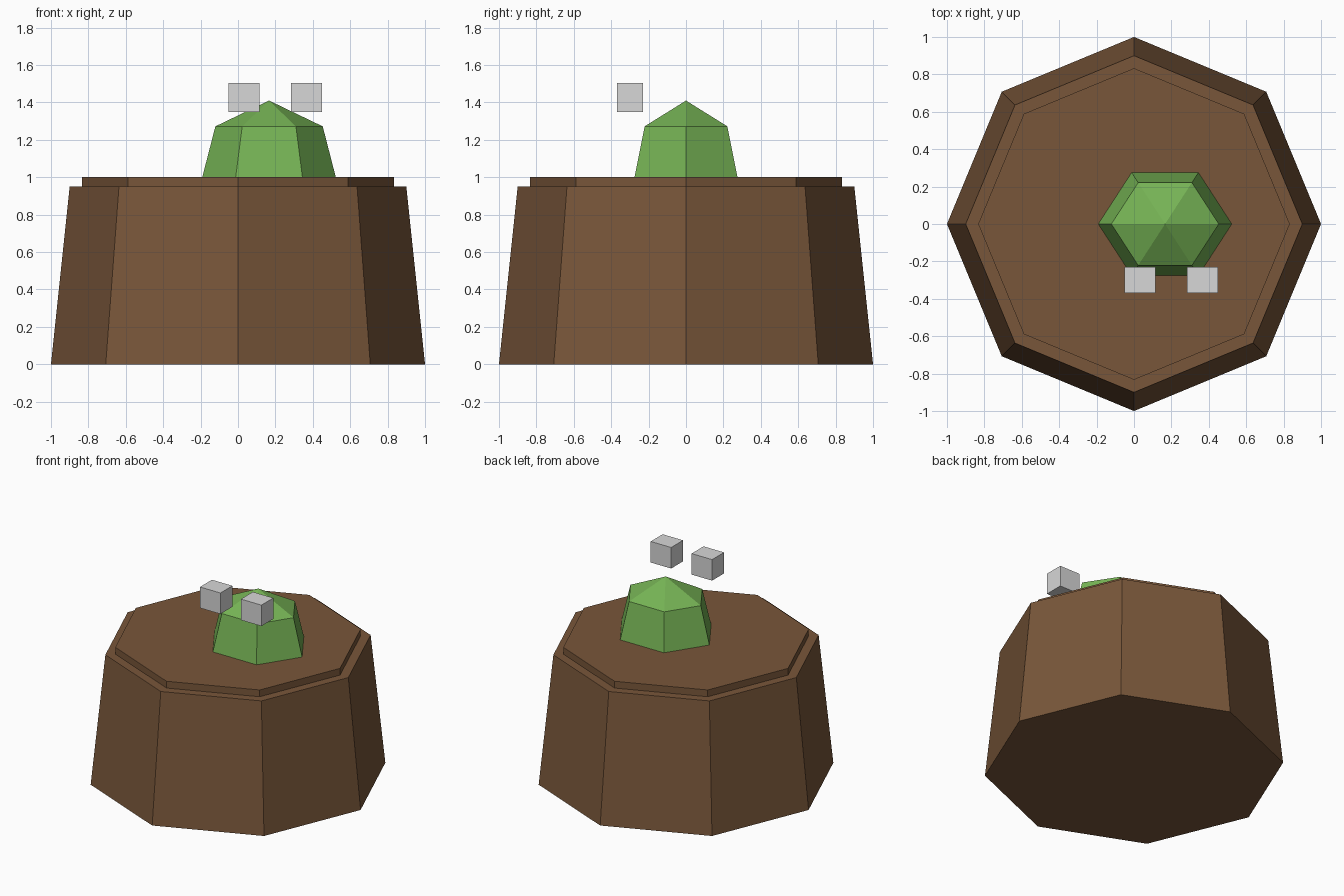
import bpy
import bmesh
from math import cos, sin, tau

cube = bpy.data.objects.get("Cube")
if cube:
    bpy.data.objects.remove(cube, do_unlink=True)


def material(name, rgb):
    mat = bpy.data.materials.new(name)
    mat.use_nodes = True
    mat.diffuse_color = (*rgb, 1)
    mat.node_tree.nodes["Principled BSDF"].inputs["Base Color"].default_value = (*rgb, 1)
    return mat


brown = material("bark_brown", (0.19, 0.094, 0.042))
green = material("leaf_green", (0.18, 0.45, 0.09))
grey = material("pale_grey", (0.68, 0.68, 0.68))


def add_object(name, bm, mat, location):
    bmesh.ops.recalc_face_normals(bm, faces=bm.faces[:])
    mesh = bpy.data.meshes.new(name)
    bm.to_mesh(mesh)
    bm.free()
    mesh.materials.append(mat)
    obj = bpy.data.objects.new(name, mesh)
    obj.location = location
    bpy.context.collection.objects.link(obj)
    return obj


def faceted(name, sides, rings, mat, location=(0, 0, 0), depth=1.0, tip=None):
    """Stack of (radius, z) polygon rings, ended by a flat cap or a point."""
    bm = bmesh.new()
    loops = [[bm.verts.new((r * cos(tau * i / sides), depth * r * sin(tau * i / sides), z))
              for i in range(sides)] for r, z in rings]
    bm.faces.new(loops[0])
    for low, high in zip(loops, loops[1:]):
        for i in range(sides):
            j = (i + 1) % sides
            bm.faces.new((low[i], low[j], high[j], high[i]))
    if tip is None:
        bm.faces.new(loops[-1])
    else:
        point = bm.verts.new((0, 0, tip))
        for i in range(sides):
            bm.faces.new((loops[-1][i], loops[-1][(i + 1) % sides], point))
    return add_object(name, bm, mat, location)


# Tapered eight-sided base with a raised top plate
faceted("base", 8, [(1.0, 0), (0.9, 0.95)], brown)
faceted("top_plate", 8, [(0.833, 0.95), (0.833, 1.0)], brown)

# Six-sided pointed body, slightly flattened front to back
faceted("body", 6, [(0.357, 0), (0.287, 0.272)], green,
        location=(0.166, 0, 1.0), depth=0.89, tip=0.41)

# Pair of floating blocks in front of the body
for side, x in (("right", 0.032), ("left", 0.366)):
    bm = bmesh.new()
    bmesh.ops.create_cube(bm, size=1)
    bmesh.ops.scale(bm, vec=(0.167, 0.139, 0.155), verts=bm.verts)
    add_object(side + "_block", bm, grey, (x, -0.3, 1.427))
